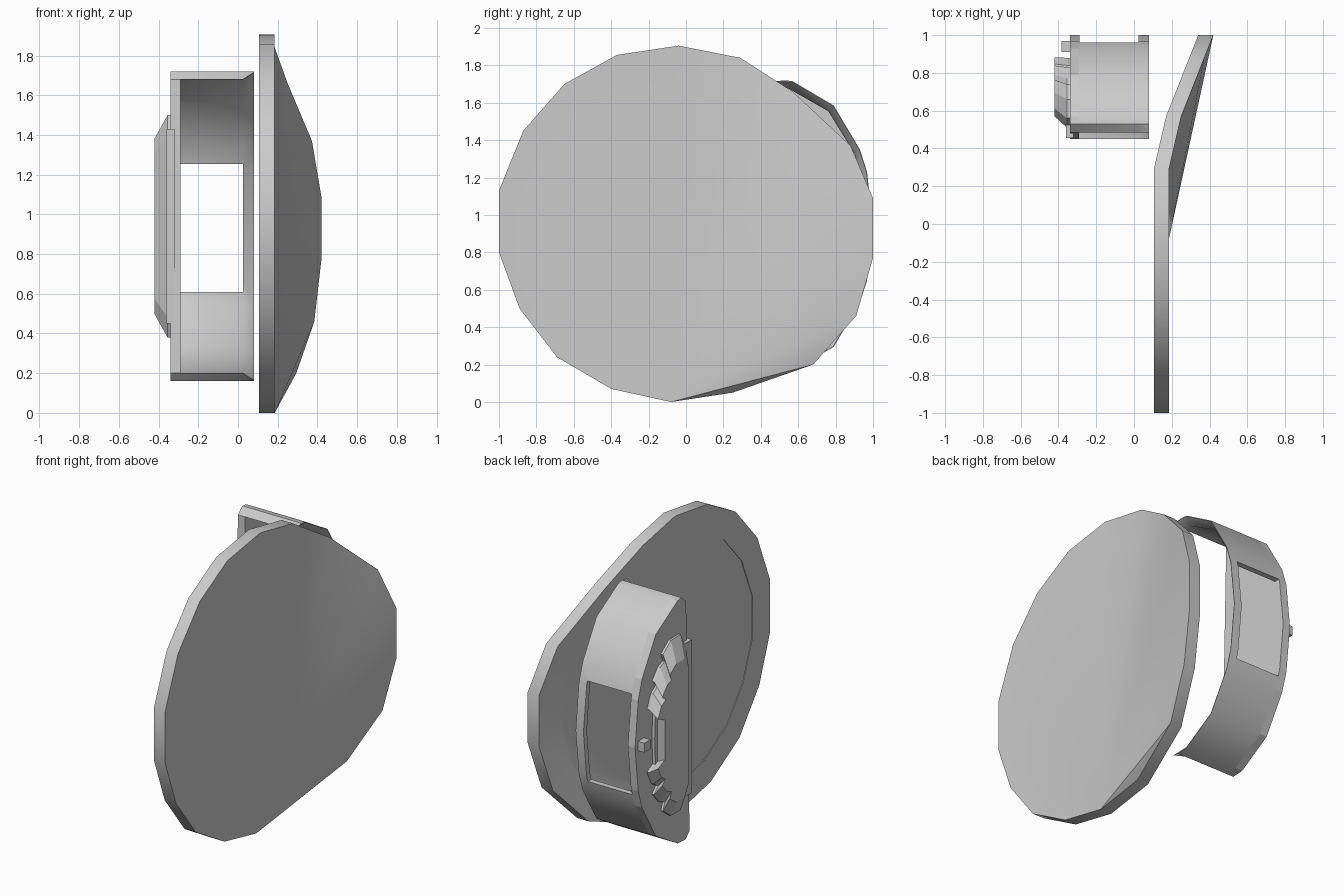
import bpy, bmesh, math

if "Cube" in bpy.data.objects:
    bpy.data.objects.remove(bpy.data.objects["Cube"])

ZC = 0.94  # mid height of the arm cuff


def finish(name, bm, smooth=None):
    bmesh.ops.recalc_face_normals(bm, faces=bm.faces)
    me = bpy.data.meshes.new(name)
    bm.to_mesh(me)
    bm.free()
    ob = bpy.data.objects.new(name, me)
    bpy.context.collection.objects.link(ob)
    if smooth:
        bpy.ops.object.select_all(action='DESELECT')
        ob.select_set(True)
        bpy.context.view_layer.objects.active = ob
        bpy.ops.object.shade_smooth_by_angle(angle=math.radians(smooth))
    return ob


def loft(name, sections, smooth=None):
    """Skin a stack of (x, [(y, z)...]) sections and cap both ends."""
    bm = bmesh.new()
    rings = [[bm.verts.new((x, y, z)) for y, z in pts] for x, pts in sections]
    n = len(rings[0])
    for a, b in zip(rings, rings[1:]):
        for i in range(n):
            j = (i + 1) % n
            bm.faces.new((a[i], a[j], b[j], b[i]))
    bm.faces.new(rings[0])
    bm.faces.new(rings[-1][::-1])
    return finish(name, bm, smooth)


def mirrored(half):
    """Half outline (y, height above middle), top to middle -> full outline in z."""
    low = [(y, -h) for y, h in reversed(half) if h > 0]
    return [(y, ZC + h) for y, h in half + low]


def box(name, x, y, z):
    sq = [(y[0], z[0]), (y[1], z[0]), (y[1], z[1]), (y[0], z[1])]
    return loft(name, [(x[0], sq), (x[1], sq)])


# Round shield: 18-sided disc whose +y side bends outwards, very shallow inset on the back
rim = [(-0.08, 0), (-0.4, 0.07), (-0.69, 0.24), (-0.89, 0.5), (-1.0, 0.8), (-1.0, 1.13),
       (-0.87, 1.45), (-0.65, 1.7), (-0.37, 1.855), (-0.04, 1.905), (0.29, 1.84), (0.57, 1.66),
       (0.88, 1.37), (1.0, 1.09), (1.0, 0.77), (0.91, 0.46), (0.68, 0.2), (0.25, 0.05)]


def bend(y):
    if y < 0.3:
        return 0.0
    return (y - 0.3) * 0.24 if y < 0.57 else 0.065 + (y - 0.57) * 0.395


bm = bmesh.new()
front = [bm.verts.new((0.185 + bend(y), y, z)) for y, z in rim]
back = [bm.verts.new((0.105 + bend(y), y, z)) for y, z in rim]
inset, inner = [[bm.verts.new((x + bend(y) * 0.82, y * 0.82, 0.95 + (z - 0.95) * 0.82)) for y, z in rim]
                for x in (0.105, 0.109)]
for a, b in ((front, back), (back, inset), (inset, inner)):
    for i in range(18):
        j = (i + 1) % 18
        bm.faces.new((a[i], a[j], b[j], b[i]))
for ring in (front, inner):
    for i in range(1, 17):
        bm.faces.new((ring[0], ring[i], ring[i + 1]))
finish("shield_disc", bm, 30)

# Arm cuff: curved band, open towards -y, with a sharpened edge next to the shield
outer = mirrored([(0.49, 0.78), (0.57, 0.775), (0.79, 0.645), (0.93, 0.41), (0.968, 0.29), (1.0, 0)])
inside = mirrored([(0.45, 0.74), (0.55, 0.735), (0.76, 0.615), (0.90, 0.39), (0.935, 0.28), (0.965, 0)])
outer[0], inside[0] = (0.53, ZC + 0.78), (0.485, ZC + 0.74)  # upper tip is shorter
edge = [(y * 0.1 + oy * 0.9, z * 0.1 + oz * 0.9) for (y, z), (oy, oz) in zip(inside, outer)]
edge[0], edge[-1] = (0.485, ZC + 0.775), (0.45, ZC - 0.775)
cuff = loft("arm_cuff", [(-0.29, outer + inside[::-1]), (0.025, outer + inside[::-1]),
                         (0.08, outer + edge[::-1])], 35)

# Window through the cuff
cutter = box("window_cutter", (-0.289, 0.025), (0.7, 1.2), (0.61, 1.255))
cutter.hide_render = True
cutter.hide_viewport = True
cutter.display_type = 'WIRE'
mod = cuff.modifiers.new("window", 'BOOLEAN')
mod.operation = 'DIFFERENCE'
mod.object = cutter
mod.solver = 'EXACT'

# Closed side wall of the cuff
wall = [(0.485, ZC + 0.74)] + outer + [(0.45, ZC - 0.74)]
loft("cuff_side_wall", [(-0.34, wall), (-0.29, wall)])

# Thin base plate on the side wall
base = mirrored([(0.455, 0.49), (0.64, 0.49), (0.76, 0.4), (0.82, 0.2), (0.83, 0)])
loft("base_plate", [(-0.36, base), (-0.32, base)])

# Raised toothed plate, tapering outwards
teeth = mirrored([(0.51, 0.46), (0.56, 0.56), (0.66, 0.56), (0.74, 0.50), (0.72, 0.45), (0.77, 0.43),
                  (0.83, 0.36), (0.79, 0.32), (0.84, 0.29), (0.88, 0.20), (0.80, 0.16)])
top = [(0.57 + (y - 0.51) * 0.84, ZC + (z - ZC) * 0.79) for y, z in teeth]
loft("toothed_plate", [(-0.34, teeth), (-0.355, teeth), (-0.42, top)])

# Locking pin
box("locking_pin", (-0.385, -0.33), (0.91, 0.97), (0.91, 0.97))
